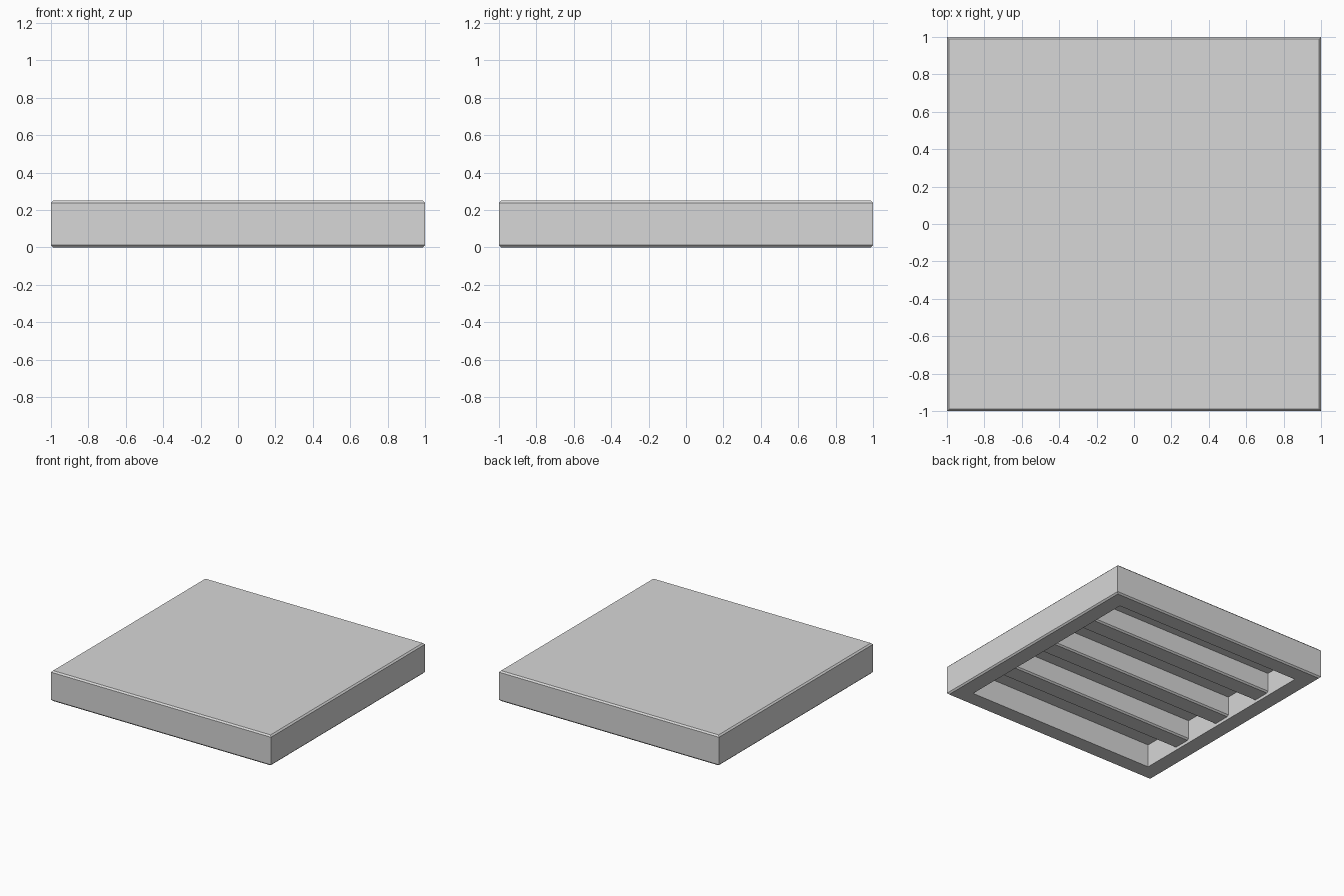
import bpy
import bmesh

HALF = 1.0        # half the slab width
INNER = 0.86      # half the width of the hollow underneath
TOP = 0.25
DECK = 0.19       # underside of the deck
BEVEL = 0.012
RIB_SPACING = 0.465
RIB_HALF = 0.08
RIB_BOTTOM = 0.025

if "Cube" in bpy.data.objects:
    bpy.data.objects.remove(bpy.data.objects["Cube"], do_unlink=True)

grey = bpy.data.materials.new("light grey")
grey.use_nodes = True
colour = (0.68, 0.68, 0.68, 1)
grey.diffuse_color = colour
grey.node_tree.nodes["Principled BSDF"].inputs["Base Color"].default_value = colour


def make_object(name, bm):
    bmesh.ops.recalc_face_normals(bm, faces=bm.faces)
    mesh = bpy.data.meshes.new(name)
    bm.to_mesh(mesh)
    bm.free()
    mesh.materials.append(grey)
    obj = bpy.data.objects.new(name, mesh)
    bpy.context.collection.objects.link(obj)


def loft(name, loops):
    """Skin a row of closed loops and cap both ends."""
    bm = bmesh.new()
    rings = [[bm.verts.new(p) for p in loop] for loop in loops]
    for a, b in zip(rings, rings[1:]):
        for i in range(len(a)):
            j = (i + 1) % len(a)
            bm.faces.new((a[i], a[j], b[j], b[i]))
    bm.faces.new(rings[0])
    bm.faces.new(rings[-1])
    make_object(name, bm)


def square(half, z):
    return [(-half, -half, z), (half, -half, z), (half, half, z), (-half, half, z)]


# Slab: bevelled deck with a rim around a hollow underside
loft("slab", [
    square(HALF - BEVEL, TOP),
    square(HALF, TOP - BEVEL),
    square(HALF, BEVEL),
    square(HALF - BEVEL, 0),
    square(INNER, 0),
    square(INNER, DECK),
])

# Ribs: three bevelled beams running side to side under the deck
for name, k in (("front_rib", -1), ("middle_rib", 0), ("back_rib", 1)):
    y = k * RIB_SPACING
    side = [(RIB_HALF, DECK), (RIB_HALF, RIB_BOTTOM + BEVEL), (RIB_HALF - BEVEL, RIB_BOTTOM)]
    profile = side + [(-py, z) for py, z in reversed(side)]
    loft(name, [[(x, y + py, z) for py, z in profile] for x in (-INNER, INNER)])
